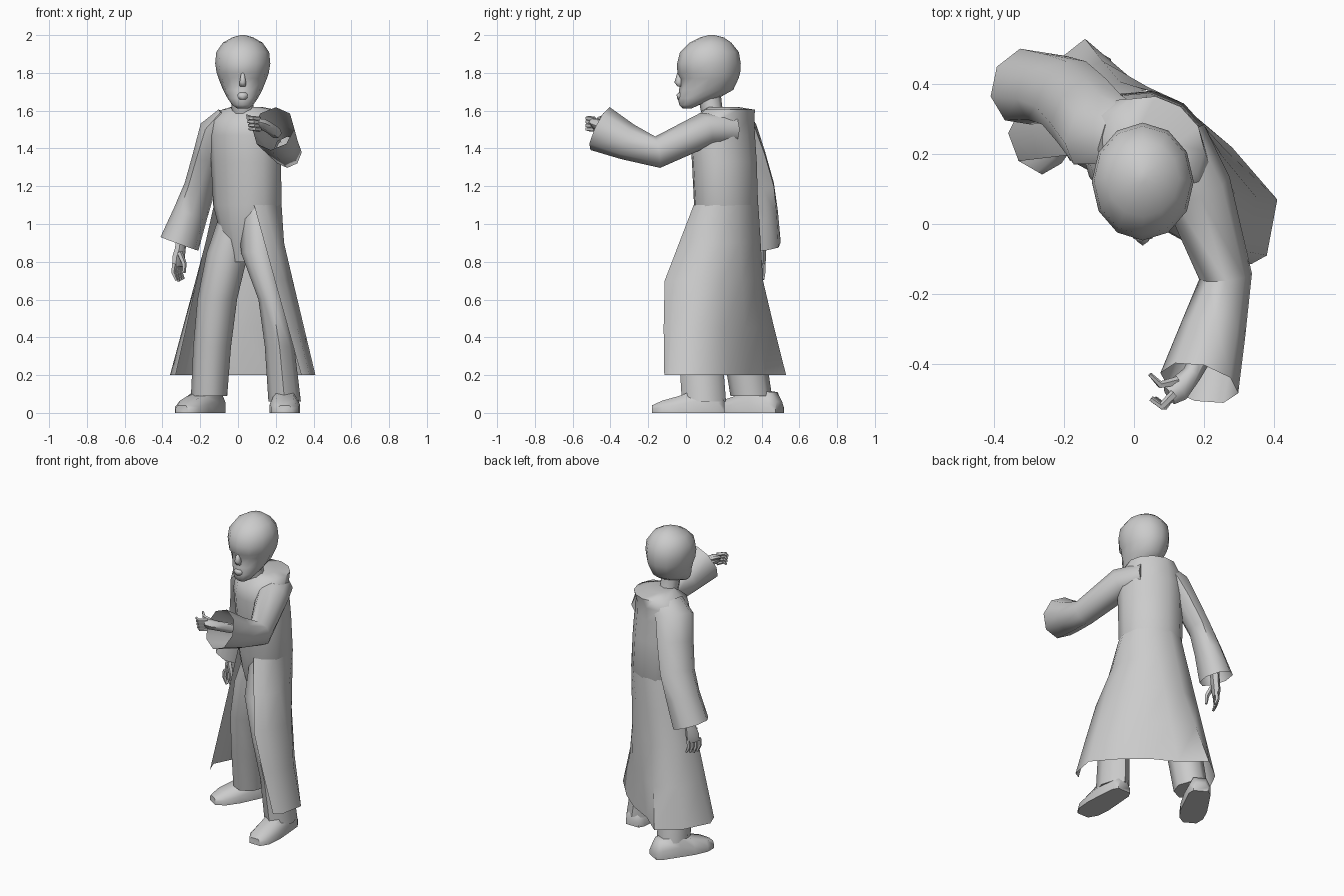
import bpy, bmesh, math
from mathutils import Vector, Matrix

TURN = math.radians(-35)  # body is twisted relative to the head
BODY = (.57, .82, 0)      # body's backward direction


def loft(name, rings, closed=True, caps=(True, True), angle=60):
    """Skin a list of equal-length point rings."""
    bm = bmesh.new()
    vs = [[bm.verts.new(p) for p in r] for r in rings]
    n = len(rings[0])
    for a, b in zip(vs, vs[1:]):
        for i in range(n if closed else n - 1):
            j = (i + 1) % n
            bm.faces.new((a[i], a[j], b[j], b[i]))
    if closed:
        for use, ring in zip(caps, (vs[0], vs[-1])):
            if use:
                bm.faces.new(ring)
    bmesh.ops.recalc_face_normals(bm, faces=bm.faces)
    me = bpy.data.meshes.new(name)
    bm.to_mesh(me)
    bm.free()
    ob = bpy.data.objects.new(name, me)
    bpy.context.collection.objects.link(ob)
    bpy.ops.object.select_all(action='DESELECT')
    ob.select_set(True)
    bpy.context.view_layer.objects.active = ob
    bpy.ops.object.shade_smooth_by_angle(angle=math.radians(angle))
    return ob


def ellipse(c, a, b, n=12, turn=0.0):
    """Horizontal elliptical ring; starts at the front (-y)."""
    rot = Matrix.Rotation(turn, 3, 'Z')
    return [Vector(c) + rot @ Vector((a * math.sin(2 * math.pi * i / n),
                                      -b * math.cos(2 * math.pi * i / n), 0)) for i in range(n)]


def tube(name, path, n=8, ref=(0, 1, 0), caps=(True, True)):
    """Tube along (x, y, z, r1, r2) stations, rings square to the path."""
    pts = [Vector(p[:3]) for p in path]
    rings = []
    for i, p in enumerate(path):
        d = (pts[min(i + 1, len(pts) - 1)] - pts[max(i - 1, 0)]).normalized()
        s = d.cross(Vector(ref)).normalized()
        t = s.cross(d)
        r1, r2 = p[3], p[-1]
        rings.append([pts[i] + s * r1 * math.cos(2 * math.pi * k / n)
                      + t * r2 * math.sin(2 * math.pi * k / n) for k in range(n)])
    return loft(name, rings, caps=caps)


# Head: rings of (z, front y, back y, half width)
head = [(1.612, -.018, .03, .03), (1.63, -.035, .07, .055), (1.665, -.044, .17, .08),
        (1.71, -.036, .25, .104), (1.77, -.034, .278, .128), (1.80, -.046, .287, .138),
        (1.85, -.047, .29, .146), (1.91, -.032, .28, .14), (1.96, .02, .24, .105),
        (1.988, .075, .20, .055), (2.0, .12, .15, .012)]
rings = [ellipse((.025, (f + b) / 2, z), w, (b - f) / 2) for z, f, b, w in head]
for k in (1, 11):
    rings[4][k].y += .014  # eye sockets
loft("head", rings)

# Nose and lips
loft("nose", [ellipse((.025, -.034, 1.80), .009, .012, 6),
              ellipse((.025, -.036, 1.75), .02, .026, 6),
              ellipse((.025, -.033, 1.728), .018, .012, 6)], angle=80)
loft("lips", [ellipse((.025, -.032, z), w, d, 6)
              for z, w, d in ((1.695, .02, .008), (1.683, .032, .019), (1.67, .03, .015), (1.66, .018, .014))], angle=80)

# Neck
tube("neck", [(.035, .16, 1.54, .062), (.025, .135, 1.61, .058), (.02, .125, 1.68, .06)])

# Torso: (x, y, z, half width, half depth)
WAIST = (.05, .212, 1.1, .19, .162)
torso = [(.03, .2, .80, .07, .07), (.04, .2, .97, .145, .125), WAIST,
         (.042, .203, 1.33, .195, .163), (.035, .192, 1.47, .2, .163), (.038, .197, 1.55, .19, .155),
         (.058, .23, 1.605, .15, .13), (.045, .195, 1.62, .08, .08)]
loft("torso", [ellipse(p[:3], p[3], p[4], 12, TURN) for p in torso])

# Open coat skirt: hem outline from one front edge round the back to the other,
# hung from points spread around the waist
hem = [(-.33, .18), (-.36, .26), (-.28, .42), (-.14, .53), (.0, .41),
       (.15, .33), (.28, .22), (.41, .07), (.38, -.09), (.335, -.115)]
rot = Matrix.Rotation(TURN, 3, 'Z')
waist = []
for deg in (-48, -80, -112, -145, 180, 150, 117, 85, 62, 42):  # degrees from body front
    t = math.radians(deg)
    p = rot @ Vector((WAIST[3] * math.sin(t), -WAIST[4] * math.cos(t), 0))
    waist.append((p.x + WAIST[0], p.y + WAIST[1]))
skirt = []
for z, t, push in ((1.1, 0, 0), (.9, .22, .5), (.7, .44, 1), (.45, .72, .55), (.2, 1, 0)):
    row = [Vector((a[0] + (b[0] - a[0]) * t, a[1] + (b[1] - a[1]) * t, z)) for a, b in zip(waist, hem)]
    row[3].y -= .04 * push
    row[8].y -= .05 * push
    row[9].y -= .085 * push
    skirt.append(row)
loft("coat_skirt", skirt, closed=False)

# Sleeves: open at the cuff
tube("left_sleeve", [(.11, .24, 1.5, .10, .09), (.18, .10, 1.5, .10, .092), (.262, -.15, 1.38, .076, .084),
                     (.225, -.31, 1.435, .095, .098), (.187, -.455, 1.505, .115, .125)],
     ref=(0, 0, 1), caps=(True, False))
tube("right_sleeve", [(-.05, .26, 1.57, .05, .10), (-.105, .27, 1.50, .088, .12), (-.15, .325, 1.36, .075, .115),
                      (-.20, .375, 1.20, .07, .11), (-.25, .39, 1.06, .085, .108), (-.31, .393, .895, .105, .115)],
     ref=BODY, caps=(True, False))

# Legs: (x, y, z, half width, half depth)
legs = {"left_leg": [(.10, .15, 1.1, .09, .10), (.115, .09, .85, .10, .12), (.18, .04, .6, .072, .11),
                     (.22, .075, .35, .078, .114), (.247, .095, .06, .086, .117)],
        "right_leg": [(.01, .24, 1.1, .09, .10), (-.055, .24, .85, .11, .12), (-.11, .26, .6, .105, .11),
                      (-.137, .305, .35, .1, .112), (-.153, .345, .09, .096, .11)]}
for name, st in legs.items():
    loft(name, [ellipse(p[:3], p[3], p[4], 8) for p in st])


# Shoes: D-shaped sections from heel to toe (distance, half width, height)
def shoe(name, heel, ang):
    rot = Matrix.Rotation(ang, 3, 'Z')
    rings = []
    for d, w, h in ((0, .045, .06), (.035, .065, .11), (.15, .074, .125),
                    (.24, .08, .09), (.33, .072, .065), (.385, .04, .04)):
        sec = [(-w, 0), (w, 0), (w, h * .5), (w * .6, h), (-w * .6, h), (-w, h * .5)]
        rings.append([Vector(heel) + rot @ Vector((x, -d, z)) for x, z in sec])
    loft(name, rings)


shoe("left_shoe", (.248, .205, 0), 0)
shoe("right_shoe", (-.105, .495, 0), math.radians(-30))

# Hanging right hand
tube("right_palm", [(-.295, .395, .98, .03, .032), (-.305, .39, .87, .028, .034),
                    (-.315, .385, .82, .028, .044), (-.318, .38, .775, .02, .042)], n=6, ref=BODY)
for i in range(4):
    x, y = -.337 + i * .012, .348 + i * .020
    tube("right_finger", [(x, y, .79, .014), (x - .006, y, .745, .013),
                          (x + .012, y, .695 + .006 * abs(i - 1), .008)], n=5)
tube("right_thumb", [(-.31, .35, .85, .016), (-.285, .335, .79, .014), (-.285, .33, .74, .008)], n=5)

# Outstretched left hand
tube("left_palm", [(.205, -.36, 1.48, .03), (.165, -.43, 1.51, .028, .03),
                   (.125, -.475, 1.53, .036, .03), (.10, -.49, 1.54, .03, .022)], n=6, ref=(0, 0, 1))
for i in range(4):
    z = 1.50 + i * .019
    tube("left_finger", [(.115, -.485, z, .013), (.09 - .004 * i, -.522, z + .003, .012),
                         (.06 - .004 * i, -.50, z + .004, .008)], n=5, ref=(0, 0, 1))
tube("left_thumb", [(.125, -.45, 1.54, .014), (.075, -.46, 1.56, .011), (.045, -.43, 1.575, .006)], n=5, ref=(0, 0, 1))
